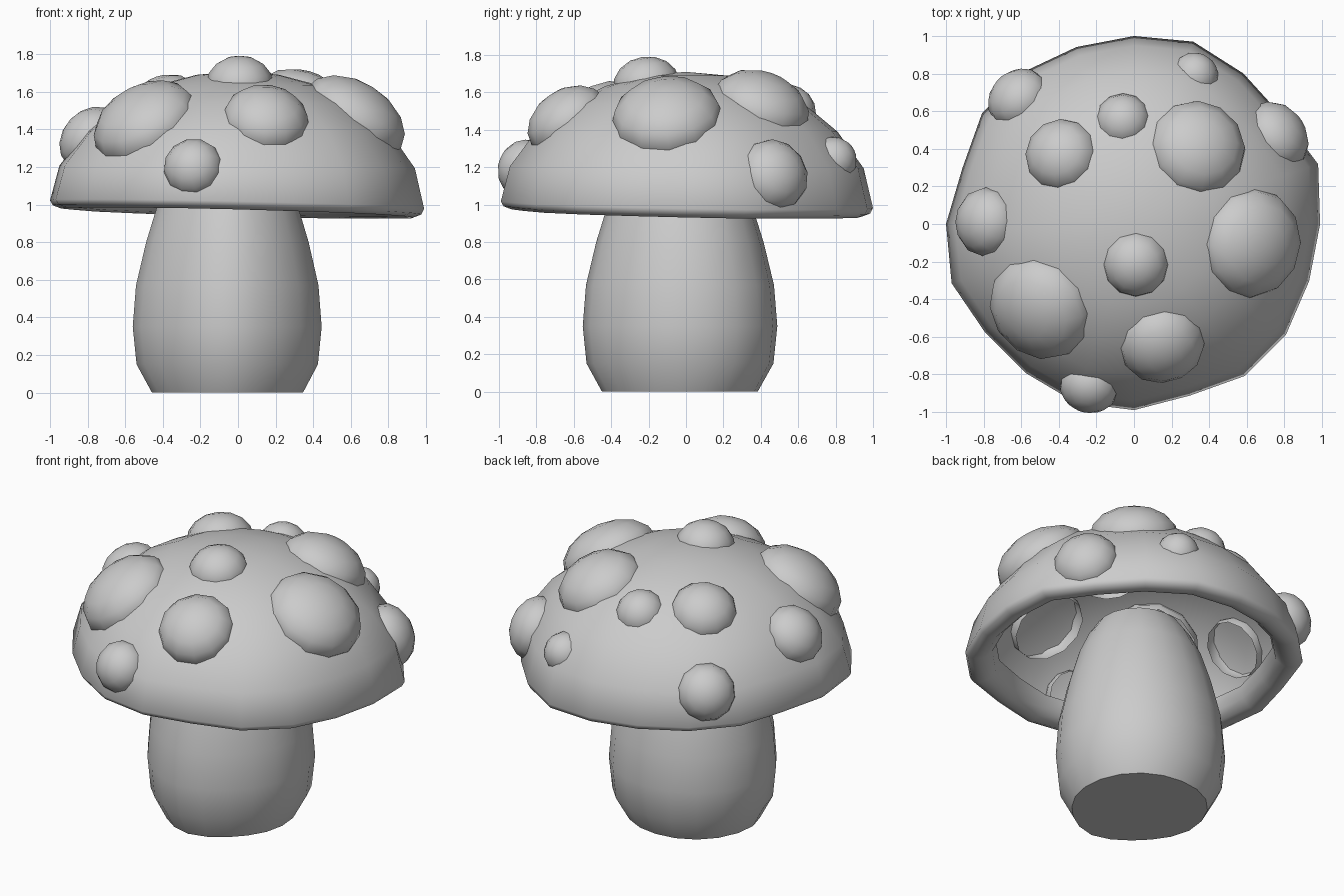
import bpy, bmesh, math
from mathutils import Vector

if "Cube" in bpy.data.objects:
    bpy.data.objects.remove(bpy.data.objects["Cube"])


def lathe(name, rings, sides, place=None, tip=False, caps=False, angle=50):
    """Skin rings of (radius, height); place() bends each point."""
    place = place or (lambda r, z, i, a: Vector((r * math.cos(a), r * math.sin(a), z)))
    bm = bmesh.new()
    rows = []
    for r, z in rings:
        rows.append([bm.verts.new(place(r, z, i, 2 * math.pi * i / sides)) for i in range(sides)])
    for lo, hi in zip(rows, rows[1:]):
        for i in range(sides):
            j = (i + 1) % sides
            bm.faces.new((lo[i], lo[j], hi[j], hi[i]))
    if tip:
        t = bm.verts.new(place(0, tip, 0, 0))
        for i in range(sides):
            bm.faces.new((rows[-1][i], rows[-1][(i + 1) % sides], t))
    if caps:
        bm.faces.new(rows[0][::-1])
        bm.faces.new(rows[-1])
    mesh = bpy.data.meshes.new(name)
    bm.to_mesh(mesh)
    bm.free()
    ob = bpy.data.objects.new(name, mesh)
    bpy.context.collection.objects.link(ob)
    bpy.context.view_layer.objects.active = ob
    ob.select_set(True)
    bpy.ops.object.shade_smooth_by_angle(angle=math.radians(angle))
    ob.select_set(False)
    return ob


# Stem: bulging, slightly irregular barrel that tapers into the cap
STEM_WOBBLE = [-0.005, 0.02, 0.015, 0.025, 0.01, -0.04, 0.005, -0.03, -0.005]


def place_stem(r, z, i, a):
    f = a / (math.pi / 4)
    k = min(int(f), 7)
    r += (STEM_WOBBLE[k] * (k + 1 - f) + STEM_WOBBLE[k + 1] * (f - k)) * r * 2
    return Vector((-0.05 + r * math.cos(a), -0.037 + r * 1.02 * math.sin(a), z))


lathe("stem", [(0.40, 0), (0.48, 0.15), (0.50, 0.35), (0.483, 0.57), (0.43, 0.80),
               (0.37, 1.0), (0.31, 1.13), (0.25, 1.22)], 20, place_stem, caps=True)

# Cap: open dome with a rounded inward-curled lip and a slightly uneven rim
WOBBLE = [0.99, 1.03, 0.975, 0.99, 1.02, 1.0, 0.99, 1.0, 1.0, 0.96,
          1.0, 1.02, 0.98, 0.98, 1.0, 0.99, 0.96, 1.0, 1.0, 0.98]
DOME = [(1.0, 1.0), (0.95, 1.20), (0.81, 1.39), (0.63, 1.54), (0.43, 1.635), (0.22, 1.69)]
LIP = [(0.82, 1.09), (0.84, 1.01), (0.89, 0.965), (0.94, 0.955), (0.985, 0.972)]
TOP = 1.71


def place_cap(r, z, i, a):
    k = 1 + (WOBBLE[i] - 1) * min(1, r)
    x, y = r * k * math.cos(a), r * k * math.sin(a)
    drop = max(0, (1.3 - z) / 0.3)
    return Vector((x, y, z - drop * (0.022 * x + 0.018 * y)))


lathe("cap", LIP + DOME, 20, place_cap, tip=TOP, angle=80)


# Spots: open-backed domes pushed through the cap surface
def dome_height(r):
    pts = DOME + [(0, TOP)]
    for (r0, z0), (r1, z1) in zip(pts, pts[1:]):
        if r1 <= r <= r0:
            return z0 + (z1 - z0) * (r0 - r) / (r0 - r1)
    return 1.0


# x, y, radius, height shift
SPOTS = [(-0.40, 0.38, 0.20, 0), (-0.06, 0.57, 0.15, -0.02), (0.35, 0.42, 0.267, 0),
         (0.80, 0.49, 0.198, -0.04), (0.335, 0.82, 0.13, -0.03), (-0.645, 0.70, 0.175, 0.01),
         (-0.82, 0.01, 0.187, 0.01), (-0.52, -0.465, 0.295, 0), (0.01, -0.22, 0.178, 0.005),
         (0.65, -0.105, 0.298, 0), (0.155, -0.665, 0.232, 0), (-0.25, -0.905, 0.16, 0)]
for n, (x, y, radius, dz) in enumerate(SPOTS):
    r = math.hypot(x, y)
    z = dome_height(r) + dz
    normal = Vector((x, y, (z - 1) / 0.5)).normalized()
    turn = Vector((0, 0, 1)).rotation_difference(normal)
    sink = 0.03 + radius * 0.12
    height = sink + 0.05 + radius * 0.26
    rings = [(radius * 0.96, -0.045)]
    rings += [(radius * math.cos(t), height * math.sin(t))
              for t in (math.radians(d) for d in (0, 22, 45, 68))]
    spot = lathe(f"spot_{n + 1}", rings, 12, tip=height, angle=60)
    spot.rotation_mode = 'QUATERNION'
    spot.rotation_quaternion = turn
    spot.location = Vector((x, y, z)) - normal * sink
